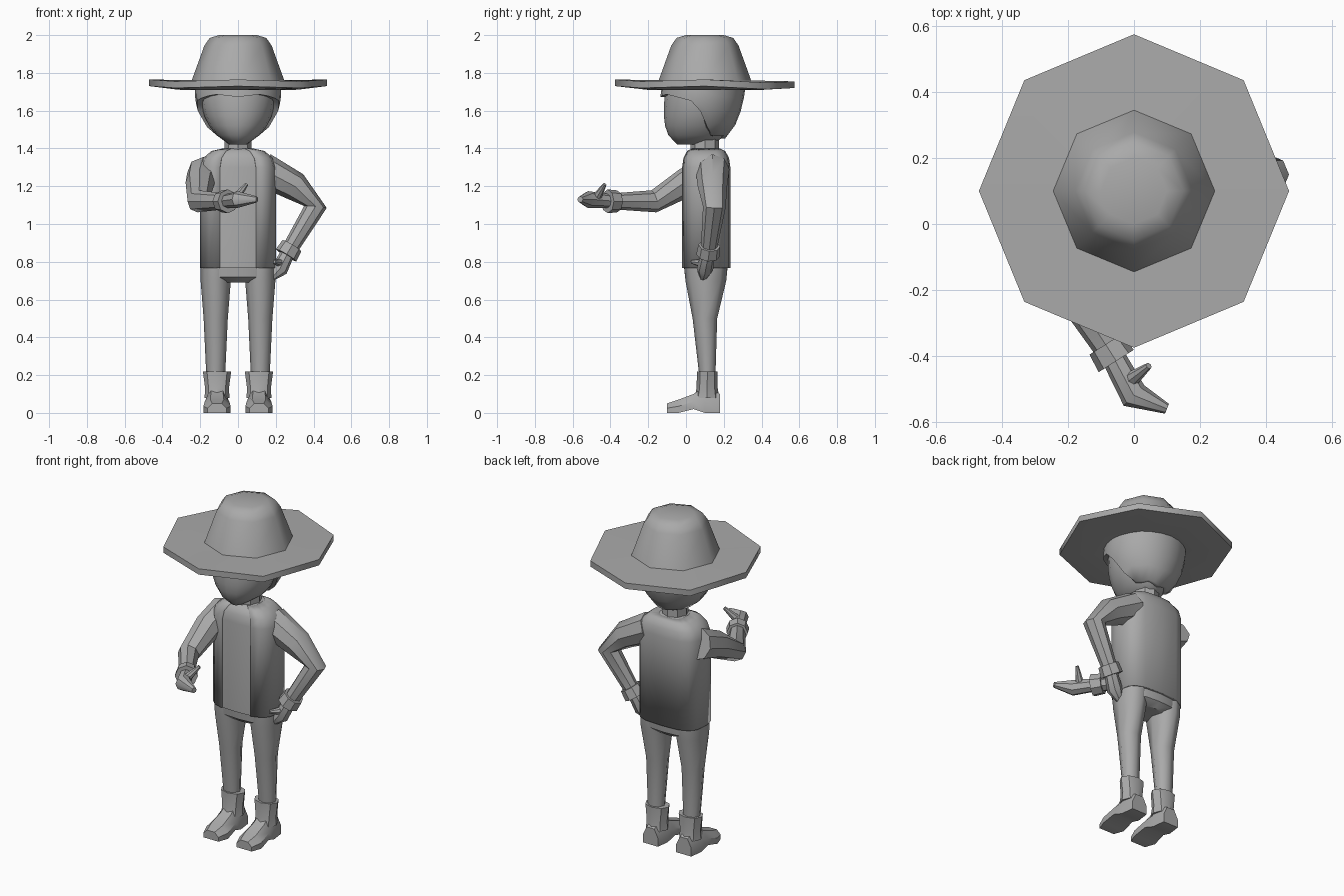
import bpy
from math import cos, sin, pi, radians, copysign, sqrt, tanh
from mathutils import Vector

default_cube = bpy.data.objects.get("Cube")
if default_cube:
    bpy.data.objects.remove(default_cube)

shade = .4
grey = bpy.data.materials.new("plain grey")
grey.use_nodes = True
grey.diffuse_color = (shade, shade, shade, 1)
grey.node_tree.nodes["Principled BSDF"].inputs["Base Color"].default_value = grey.diffuse_color


def loft(name, rings, caps=True, closed=True, sharp_angle=40):
    """Skin a list of equal-length rings of points."""
    count = len(rings[0])
    verts = [point for ring in rings for point in ring]
    faces = []
    for start in range(0, len(verts) - count, count):
        for i in range(count if closed else count - 1):
            j = (i + 1) % count
            faces.append((start + i, start + j, start + count + j, start + count + i))
    if caps:
        faces.append(tuple(reversed(range(count))))
        faces.append(tuple(range(len(verts) - count, len(verts))))
    mesh = bpy.data.meshes.new(name)
    mesh.from_pydata(verts, [], faces)
    mesh.materials.append(grey)
    obj = bpy.data.objects.new(name, mesh)
    bpy.context.collection.objects.link(obj)
    bpy.ops.object.select_all(action="DESELECT")
    obj.select_set(True)
    bpy.context.view_layer.objects.active = obj
    bpy.ops.object.shade_smooth_by_angle(angle=radians(sharp_angle))
    return obj


def full_turn(sides):
    return [2 * pi * i / sides for i in range(sides)]


def bent(value, power):
    return copysign(abs(value) ** power, value)


def oval(centre_x, centre_y, z, half_width, half_depth, angles, power=1):
    """Level ring; a power below one makes it boxier."""
    return [Vector((centre_x + half_width * bent(cos(a), power),
                    centre_y + half_depth * bent(sin(a), power), z)) for a in angles]


def tube(name, path, radii, up):
    """Eight-sided limb along a path of points."""
    rings = []
    for k, (point, radius) in enumerate(zip(path, radii)):
        before, after = path[max(k - 1, 0)], path[min(k + 1, len(path) - 1)]
        along = (after - before).normalized()
        side = along.cross(up).normalized()
        top = side.cross(along)
        rings.append([point + radius * (top * sin(a) - side * cos(a)) for a in full_turn(8)])
    return loft(name, rings)


# Hat: eight-sided brim curled up at the sides, and a tapered crown
octagon = full_turn(8)
hat_y = .1


def brim_ring(z):
    ring = oval(0, hat_y, z, .47, .475, octagon)
    for point, a in zip(ring, octagon):
        point.z += .01 * (cos(2 * a) ** 2 - max(0, sin(a)))
    return ring


def crown_ring(z, radius):
    return oval(0, hat_y, z, radius, radius, octagon)


loft("hat", [crown_ring(1.72, .2), crown_ring(1.71, .3), brim_ring(1.72), brim_ring(1.755),
             crown_ring(1.76, .245), crown_ring(1.945, .178), crown_ring(1.985, .15),
             crown_ring(2, .1)], sharp_angle=50)

# Head: egg that narrows to a chin set forward
eye_line, chin = 1.7, 1.42


def head_ring(z, half_width, half_depth, angles):
    rise = (z - chin) / (eye_line - chin)
    narrow = sqrt(max(.05, 1 - (1 - rise) ** 2))
    return oval(0, .05 + .04 * rise, z, half_width * narrow, half_depth * sqrt(narrow), angles)


levels = 7
loft("head", [head_ring(chin + .05 * k, .2, .2, full_turn(16)) for k in range(levels)],
     sharp_angle=60)
loft("neck", [oval(0, hat_y, z, .072, .075, octagon) for z in (1.36, 1.46)])

# Hair: shell whose lower edge drops from the wavy fringe to the nape
hair_columns = []
for a in full_turn(24):
    low = 1.57 - .11 * tanh(3 * sin(a) - .2) + .007 * cos(6 * a)
    heights = [low + (1.74 - low) * k / 4 for k in range(5)]
    column = [head_ring(z, .228, .222, [a])[0] for z in heights]
    tucked = head_ring(low, .18, .18, [a])
    hair_columns.append(tucked + column)
loft("hair", list(zip(*hair_columns)), sharp_angle=60)

# Shirt under an open-fronted vest: straight sides, rounded shoulders
body_y, hem, shoulder = .105, .767, 1.3


def torso_rings(angles, inset):
    rings = [oval(0, body_y, hem, .2 - inset, .13 - inset, angles, .65)]
    for k in range(4):
        lift = k * pi / 6
        rings.append(oval(0, body_y, shoulder + .1 * sin(lift), .08 + .12 * cos(lift) - inset,
                          .075 + .055 * cos(lift) - inset, angles, .65))
    return rings


loft("shirt", torso_rings(full_turn(16), .006))
half_gap = radians(19)
span = 2 * pi - 2 * half_gap
around_back = [half_gap - pi / 2 + span * i / 14 for i in range(15)]
vest = loft("vest", torso_rings(around_back, 0), caps=False, closed=False)
vest.modifiers.new("thickness", "SOLIDIFY").thickness = .014

# Trousers and boots
loft("hips", [oval(0, body_y, .69, .09, .075, full_turn(16), .75),
              oval(0, body_y, .72, .18, .11, full_turn(16), .75),
              oval(0, body_y, .8, .19, .118, full_turn(16), .75)])
sole = 0
foot_heel_to_toe = [(.18, sole, .1, .05), (.1, sole, .14, .06), (.04, .02, .1, .065),
                    (-.04, sole, .07, .072), (-.1, sole, .05, .05)]
for side, word in ((1, "left"), (-1, "right")):
    leg_x, boot_x = side * .118, side * .111
    loft(word + "_trouser_leg", [oval(leg_x, .113, .2, .05, .043, octagon),
                                 oval(leg_x, .1, .5, .064, .065, octagon),
                                 oval(leg_x, body_y, .7, .08, .108, octagon),
                                 oval(leg_x, body_y, .78, .08, .115, octagon)], sharp_angle=60)
    loft(word + "_boot_shaft", [oval(boot_x, .11, .08, .066, .066, octagon),
                                oval(boot_x, .112, .13, .063, .056, octagon),
                                oval(boot_x, .113, .22, .075, .055, octagon)])
    foot = []
    for y, low, high, half in foot_heel_to_toe:
        middle = (low + high) / 2
        outline = ((-1, low), (1, low), (1, middle), (.5, high), (-.5, high), (-1, middle))
        foot.append([Vector((boot_x + u * half, y, z)) for u, z in outline])
    loft(word + "_boot_foot", foot)


# Arms: sleeve, flared cuff, mitten hand and thumb
def arm(word, up, shoulder_at, upper, elbow, wrist, palm, fingertip, thumb_tip):
    up = Vector(up)
    sleeve = [Vector(p) for p in (shoulder_at, upper, elbow, wrist)]
    hand = [sleeve[-1], Vector(palm), Vector(fingertip)]
    forearm = (sleeve[-1] - sleeve[-2]).normalized()
    cuff_end = sleeve[-1] + forearm * .03
    tube(word + "_sleeve", sleeve, (.09, .078, .06, .042), up)
    tube(word + "_cuff", [cuff_end - forearm * .06, cuff_end], (.058, .063), up)
    tube(word + "_hand", hand, (.036, .044, .016), up)
    knuckle = hand[0].lerp(hand[1], .7)
    tube(word + "_thumb", [knuckle, Vector(thumb_tip)], (.028, .01), Vector((1, 0, 0)))


arm("left", up=(0, 1, 0), shoulder_at=(.13, .14, 1.29), upper=(.3, .14, 1.2),
    elbow=(.41, .15, 1.09), wrist=(.27, .12, .86), palm=(.22, .1, .76),
    fingertip=(.175, .09, .71), thumb_tip=(.19, .03, .8))
arm("right", up=(0, 0, 1), shoulder_at=(-.18, .14, 1.27), upper=(-.2, 0, 1.22),
    elbow=(-.21, -.17, 1.12), wrist=(-.07, -.39, 1.12), palm=(0, -.52, 1.13),
    fingertip=(.1, -.56, 1.13), thumb_tip=(.045, -.43, 1.21))
